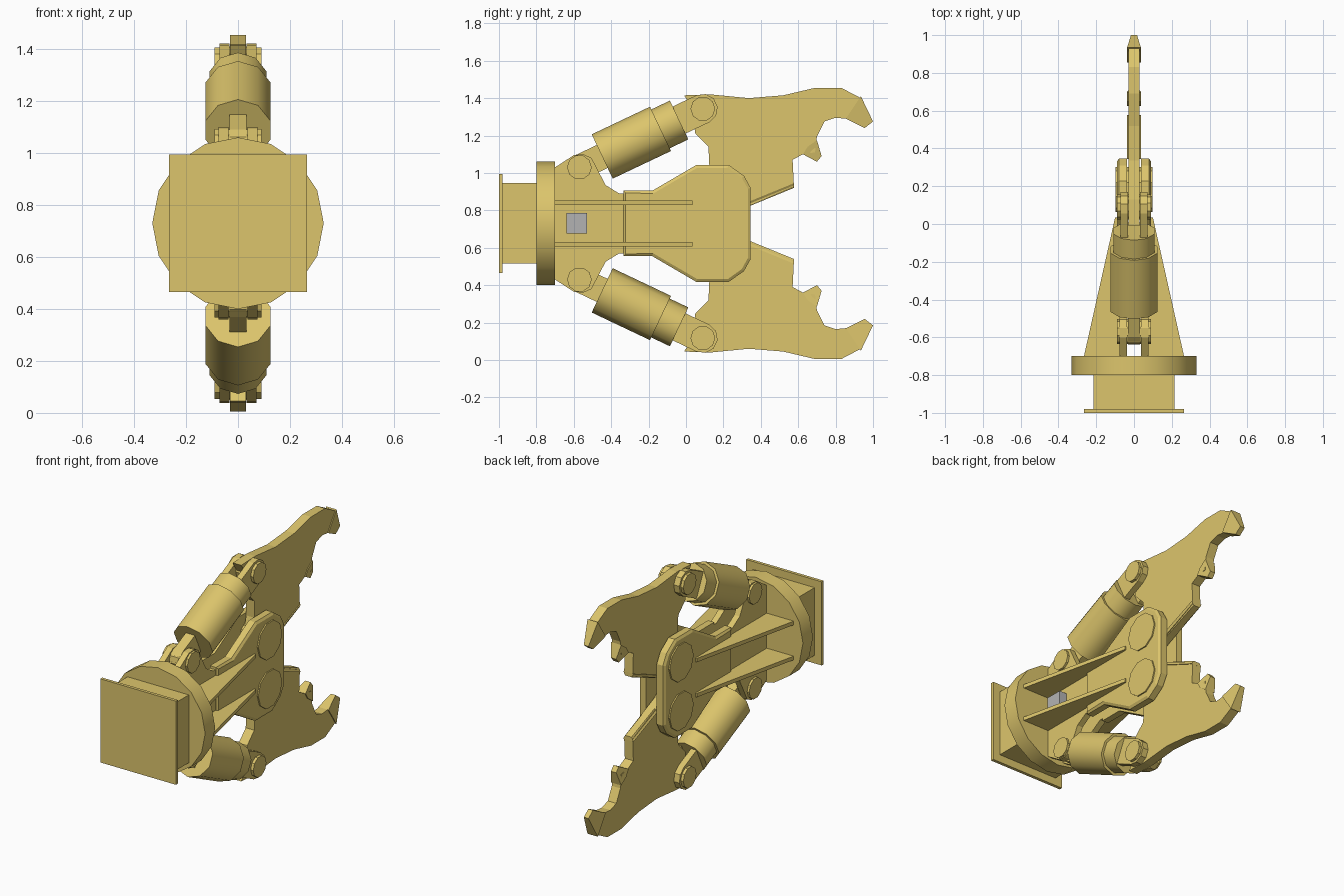
import bpy, bmesh
from math import cos, sin, pi, radians, atan2, hypot
from mathutils import Matrix, Vector

if "Cube" in bpy.data.objects:
    bpy.data.objects.remove(bpy.data.objects["Cube"])

ZC = 0.73  # height of the symmetry plane
yellow = bpy.data.materials.new("yellow_paint")
yellow.diffuse_color = (0.72, 0.56, 0.15, 1)
yellow.use_nodes = True
yellow.node_tree.nodes["Principled BSDF"].inputs["Base Color"].default_value = yellow.diffuse_color
grey = bpy.data.materials.new("grey_metal")
grey.diffuse_color = (0.45, 0.45, 0.45, 1)
grey.use_nodes = True
grey.node_tree.nodes["Principled BSDF"].inputs["Base Color"].default_value = grey.diffuse_color


def finish(name, bm, mat=yellow, smooth=False):
    bmesh.ops.recalc_face_normals(bm, faces=bm.faces[:])
    me = bpy.data.meshes.new(name)
    bm.to_mesh(me)
    bm.free()
    me.materials.append(mat)
    ob = bpy.data.objects.new(name, me)
    bpy.context.collection.objects.link(ob)
    if smooth:
        bpy.ops.object.select_all(action='DESELECT')
        ob.select_set(True)
        bpy.context.view_layer.objects.active = ob
        bpy.ops.object.shade_smooth_by_angle(angle=radians(40))
    return ob


def prism(name, pts, a, b, axis='X', taper=None, chamfer=0, mat=yellow):
    """Extrude a profile; (y, z) along x or (x, y) along z.
    taper maps a profile index to a smaller half thickness."""
    taper = taper or {}
    bm = bmesh.new()
    rows = []
    for h in (a, b):
        row = []
        for i, (u, v) in enumerate(pts):
            k = h * taper.get(i, 1)
            row.append(bm.verts.new((k, u, v) if axis == 'X' else (u, v, k)))
        rows.append(row)
    bm.faces.new(rows[0])
    outer = bm.faces.new(rows[1])
    n = len(pts)
    for i in range(n):
        j = (i + 1) % n
        bm.faces.new((rows[0][i], rows[0][j], rows[1][j], rows[1][i]))
    bmesh.ops.recalc_face_normals(bm, faces=bm.faces[:])
    if chamfer:
        bmesh.ops.inset_region(bm, faces=[outer], thickness=0.016, depth=chamfer)
    return finish(name, bm, mat)


def box(name, x, y, z, mat=yellow):
    return prism(name, [(y[0], z[0]), (y[1], z[0]), (y[1], z[1]), (y[0], z[1])],
                 x[0], x[1], mat=mat)


def tube(name, p0, p1, r, sides, smooth=True, turn=0):
    p0, p1 = Vector(p0), Vector(p1)
    d = p1 - p0
    rot = d.to_track_quat('Z', 'X').to_matrix().to_4x4()
    bm = bmesh.new()
    bmesh.ops.create_cone(bm, cap_ends=True, segments=sides, radius1=r, radius2=r,
                          depth=d.length, matrix=Matrix.Translation((p0 + p1) / 2) @ rot
                          @ Matrix.Rotation(turn, 4, 'Z'))
    return finish(name, bm, smooth=smooth)


def flip(pts):
    return [(y, 2 * ZC - z) for y, z in pts]


# Mounting plate, neck and round flange
box("mount_plate", (-0.265, 0.265), (-1, -0.98), (0.465, 0.995))
box("neck_block", (-0.215, 0.215), (-0.98, -0.8), (0.515, 0.945))
tube("round_flange", (0, -0.8, ZC), (0, -0.7, ZC), 0.33, 16)

# Side plates with lugs, and wide cheek plates around the jaw pivots
lug_half = [(-0.7, 1.03), (-0.6, 1.095), (-0.55, 1.1), (-0.505, 1.08),
            (-0.43, 0.935), (-0.357, 0.89), (-0.15, 0.89)]
cheek_half = [(-0.335, 0.905), (-0.18, 0.905), (0.056, 1.043), (0.228, 1.043),
              (0.31, 0.985), (0.346, 0.92)]
for side, s in (("left", -1), ("right", 1)):
    prism(side + "_lug_plate", lug_half + flip(lug_half)[::-1], s * 0.037, s * 0.076)
    prism(side + "_cheek_plate", cheek_half + flip(cheek_half)[::-1],
          s * 0.037, s * 0.08, chamfer=0.01)
    for level, z in (("lower", 0.607), ("upper", 0.829)):
        prism(side + "_" + level + "_rib",
              [(s * 0.07, -0.7), (s * 0.265, -0.7), (s * 0.1, 0.035), (s * 0.07, 0.035)],
              z, z + 0.024, axis='Z')

# Small grey valve block on the right side plate
box("valve_block", (0.075, 0.13), (-0.64, -0.53), (0.675, 0.785), mat=grey)

# Jaw profiles (upper side, mirrored for the lower one)
jaw = [(-0.01, 1.415), (0.13, 1.42), (0.335, 1.40), (0.52, 1.415), (0.69, 1.455),
       (0.83, 1.455), (0.935, 1.40), (0.855, 1.29), (0.80, 1.295), (0.74, 1.275),
       (0.70, 1.195), (0.69, 1.11), (0.625, 1.10), (0.57, 1.07), (0.577, 0.93),
       (0.345, 0.83), (0.24, 0.785), (0.13, 0.79), (0.08, 0.87), (0.125, 1.03),
       (0.12, 1.14), (0.05, 1.21), (0.03, 1.35)]
tip = [(0.935, 1.41), (1.0, 1.275), (0.955, 1.24), (0.855, 1.29)]
tooth = [(0.70, 1.175), (0.725, 1.09), (0.70, 1.06), (0.625, 1.10), (0.65, 1.14)]
blade = [(0.577, 0.945), (0.577, 0.92), (0.345, 0.825), (0.345, 0.85)]

# Ram geometry
base, head = (-0.57, 1.03), (0.09, 1.343)
length = hypot(head[0] - base[0], head[1] - base[1])
ang = atan2(head[1] - base[1], head[0] - base[0])


def along(t, w=0):
    return (base[0] + t * cos(ang) - w * sin(ang), base[1] + t * sin(ang) + w * cos(ang))


def link(t_eye, t_end, r):
    """Bar profile with a rounded eye at one end."""
    sgn = 1 if t_eye > t_end else -1
    arc = [along(t_eye + sgn * r * cos(a), r * sin(a))
           for a in [-pi / 2 + pi * i / 5 for i in range(6)]]
    return arc + [along(t_end, r), along(t_end, -r)]


for level, m in (("upper", lambda p: p), ("lower", flip)):
    n = level + "_"

    def at(p, x=0):
        q = m([p])[0]
        return (x, q[0], q[1])

    # Jaw, hardened tip, tooth and cutting blade
    prism(n + "jaw", m(jaw), -0.03, 0.03)
    prism(n + "jaw_tip", m(tip), -0.036, 0.036, taper={1: 0.45, 2: 0.45})
    prism(n + "jaw_tooth", m(tooth), -0.036, 0.036, taper={1: 0.5, 2: 0.5})
    prism(n + "cutting_blade", m(blade), -0.037, 0.037, taper={1: 0.6, 2: 0.6})

    # Hydraulic ram: tongue, barrel, collar and fork
    prism(n + "ram_tongue", m(link(0, 0.16, 0.068)), -0.032, 0.032)
    tube(n + "ram_barrel", at(along(0.135)), at(along(0.48)), 0.131, 10, turn=pi / 2)
    tube(n + "ram_collar", at(along(0.48)), at(along(0.59)), 0.115, 10, turn=pi / 2)
    for side, s in (("left", -1), ("right", 1)):
        prism(n + side + "_ram_fork", m(link(length, 0.57, 0.08)), s * 0.033, s * 0.072)

    # Pins
    for name, p, r, w in (("ram_base_pin", base, 0.066, 0.09),
                          ("ram_head_pin", head, 0.066, 0.09),
                          ("jaw_pivot_pin", (0.183, 0.885), 0.12, 0.098)):
        tube(n + name, at(p, -w), at(p, w), r, 10, smooth=False)
